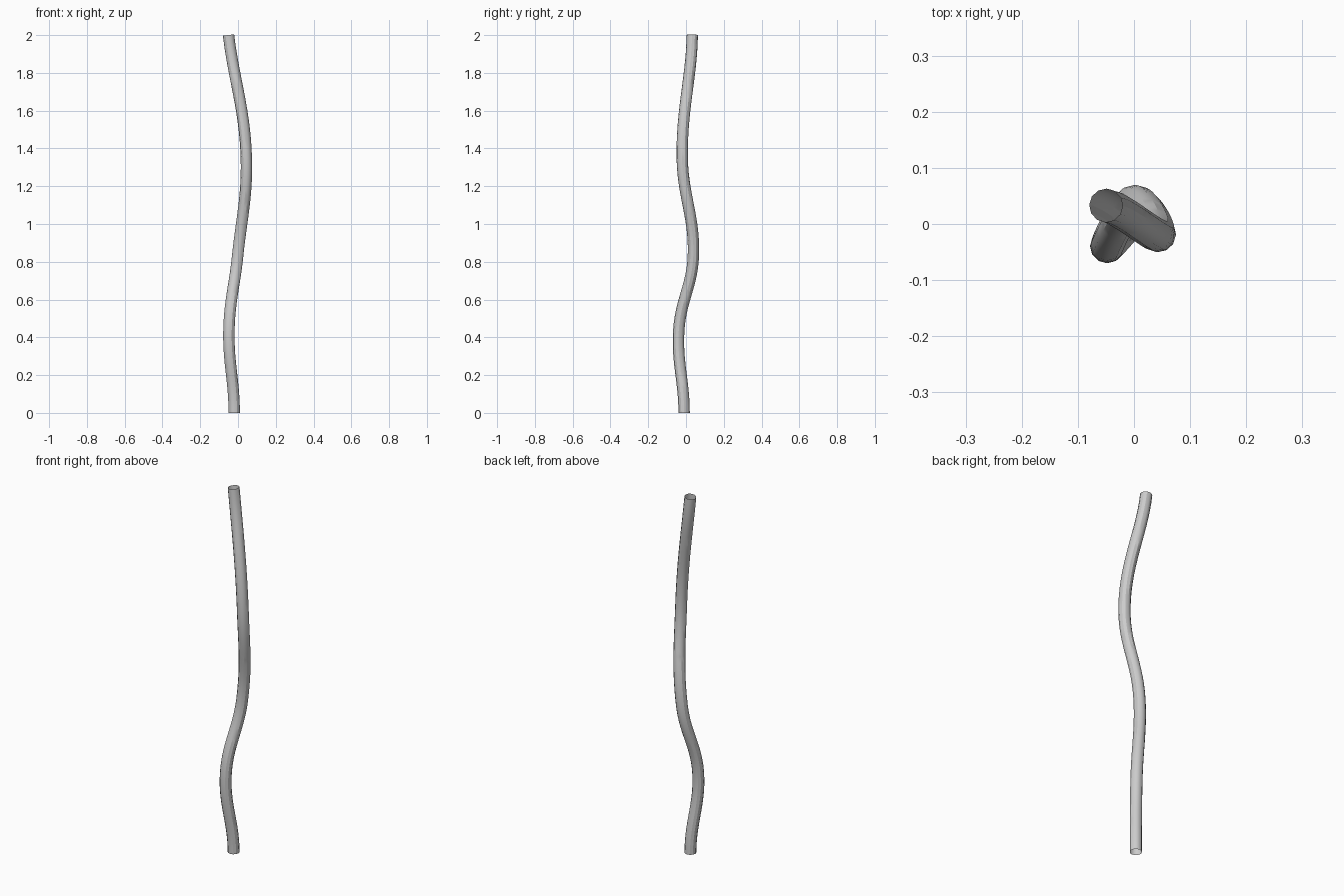
import bpy
from mathutils import Vector

if "Cube" in bpy.data.objects:
    bpy.data.objects.remove(bpy.data.objects["Cube"])

# Wavy path: bend points from base to tip
path = [(-0.02, -0.01, 0.0), (-0.048, -0.038, 0.44), (-0.002, 0.039, 0.83),
        (0.044, -0.02, 1.35), (-0.05, 0.033, 2.0)]

curve = bpy.data.curves.new("wavy_tube", 'CURVE')
curve.dimensions = '3D'
curve.resolution_u = 14
curve.bevel_depth = 0.03
curve.bevel_resolution = 4
curve.use_fill_caps = False  # open ends

spline = curve.splines.new('BEZIER')
spline.bezier_points.add(len(path) - 1)
for p, co in zip(spline.bezier_points, path):
    p.co = co
    p.handle_left_type = p.handle_right_type = 'AUTO'

# Ends leave almost straight up
for i, lean in ((0, Vector((0, 0, 0.17))), (-1, Vector((-0.025, 0.003, 0.22)))):
    p = spline.bezier_points[i]
    p.handle_left_type = p.handle_right_type = 'FREE'
    p.handle_left = p.co - lean
    p.handle_right = p.co + lean

tube = bpy.data.objects.new("wavy_tube", curve)
bpy.context.collection.objects.link(tube)

# Smooth mesh tube
bpy.context.view_layer.objects.active = tube
tube.select_set(True)
bpy.ops.object.convert(target='MESH')
bpy.ops.object.shade_smooth_by_angle()
